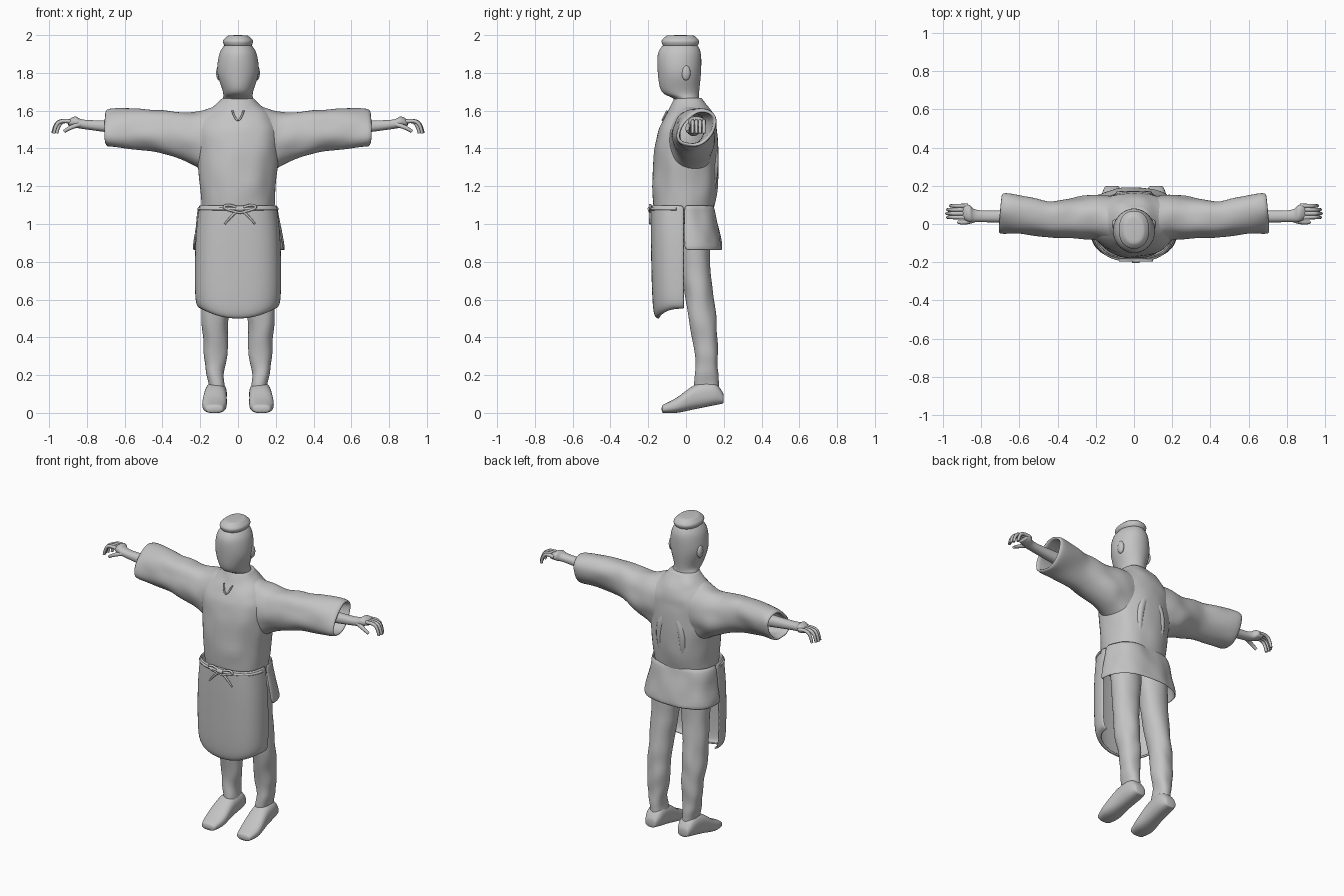
import bpy
import bmesh
from math import sin, cos, pi
from mathutils import Vector, noise

if "Cube" in bpy.data.objects:
    bpy.data.objects.remove(bpy.data.objects["Cube"], do_unlink=True)

# One plain grey for the whole figure
GREY = (.55, .55, .55, 1)
grey = bpy.data.materials.new("plain_grey")
grey.use_nodes = True
grey.diffuse_color = GREY
grey.node_tree.nodes["Principled BSDF"].inputs["Base Color"].default_value = GREY

HINGE = -.01  # side line where the apron meets the rear skirt
WAIST = 1.08
STEPS = 4


def link(name, data):
    data.materials.append(grey)
    ob = bpy.data.objects.new(name, data)
    bpy.context.collection.objects.link(ob)
    return ob


def signed_power(value, power):
    return abs(value) ** power * (1 if value >= 0 else -1)


def smooth_rows(keys):
    """Fill in rows along a smooth curve through the key rows."""
    keys = [Vector(key) for key in keys]
    last = len(keys) - 1
    rows = []
    for i in range(last):
        before, a, b, after = (keys[min(max(j, 0), last)] for j in range(i - 1, i + 3))
        for step in range(STEPS):
            t = step / STEPS
            ease = t * t * (3 - 2 * t)
            leave = t * (1 - t) ** 2
            arrive = t * t * (t - 1)
            rows.append(a.lerp(b, ease) + (b - before) / 2 * leave + (after - a) / 2 * arrive)
    return rows + [keys[last]]


def loft(name, axis, keys, side=1, square=2.2, arc=None, folds=0, bend=None, cloth=0):
    """Skin rings (position, u min, u max, v min, v max) along one axis."""
    sides = 32
    start, end = arc or (0, 2 * pi)
    bm = bmesh.new()
    rings = []
    for t, u_min, u_max, v_min, v_max in smooth_rows(keys):
        ring = []
        for k in range(sides):
            angle = start + (end - start) * k / (sides - 1 if arc else sides)
            du = (u_max - u_min) / 2 * signed_power(cos(angle), 2 / square)
            dv = (v_max - v_min) / 2 * signed_power(sin(angle), 2 / square)
            u, v = (u_min + u_max) / 2 + du, (v_min + v_max) / 2 + dv
            p = Vector({"x": (t, u, v), "y": (u, t, v), "z": (u, v, t)}[axis])
            outward = Vector({"x": (0, du, dv), "y": (du, 0, dv), "z": (du, dv, 0)}[axis])
            p += outward.normalized() * noise.noise(p * 12) * folds
            if bend:
                bend(p)
            p.x *= side
            ring.append(bm.verts.new(p))
        rings.append(ring)
    for a, b in zip(rings, rings[1:]):
        for k in range(sides - 1 if arc else sides):
            j = (k + 1) % sides
            bm.faces.new((a[k], a[j], b[j], b[k]))
    if not cloth:
        bm.faces.new(rings[0])
        bm.faces.new(rings[-1])
    bmesh.ops.recalc_face_normals(bm, faces=bm.faces[:])
    mesh = bpy.data.meshes.new(name)
    bm.to_mesh(mesh)
    bm.free()
    mesh.shade_smooth()
    ob = link(name, mesh)
    if cloth:
        solid = ob.modifiers.new("cloth", "SOLIDIFY")
        solid.thickness = cloth
        solid.offset = 0
    soft = ob.modifiers.new("soft", "SUBSURF")
    soft.levels = soft.render_levels = 1


def upright(rows):
    """Rows (height, front, back, half width) as rings."""
    return [(z, -width, width, front, back) for z, front, back, width in rows]


def shell(rows):
    """Rows (height, depth, half width) as rings around the hinge line."""
    return upright((z, HINGE - depth, HINGE + depth, width) for z, depth, width in rows)


def tube(name, points, radius, taper=1):
    curve = bpy.data.curves.new(name, "CURVE")
    curve.dimensions = "3D"
    curve.bevel_depth = radius
    curve.bevel_resolution = 2
    curve.use_fill_caps = True
    spline = curve.splines.new("NURBS")
    spline.points.add(len(points) - 1)
    for i, (point, p) in enumerate(zip(spline.points, points)):
        point.co = (*p, 1)
        point.radius = 1 + (taper - 1) * i / (len(points) - 1)
    spline.order_u = 3
    spline.use_endpoint_u = True
    link(name, curve)


def sag(p):
    """Let the middle of the apron hem hang lower."""
    p.z -= .4 * max(0, .7 - p.z) * max(0, 1 - (p.x / .2) ** 2)


def slant(p):
    """Lean the sleeve section back and cut the cuff at an angle."""
    amount = max(0, p.x - .3)
    p.x -= amount * (p.y - .06) / 4
    p.y += amount * (p.z - 1.5)


# Tunic body, sloping into the collar
loft("tunic_body", "z", upright([
    (1, -.16, .13, .19), (1.2, -.18, .17, .2), (1.45, -.16, .17, .23),
    (1.55, -.12, .15, .21), (1.62, -.08, .12, .13), (1.67, -.06, .08, .08)]), folds=.012)

# Neck, head and flat crown
loft("head", "z", upright([
    (1.6, -.05, .08, .08), (1.66, -.06, .07, .08), (1.7, -.13, .07, .08),
    (1.8, -.15, .08, .11), (1.9, -.15, .08, .1), (1.95, -.12, .06, .07)]), square=2)
loft("head_crown", "z", upright([
    (1.94, -.12, .06, .07), (1.97, -.13, .07, .08), (2, -.1, .04, .05)]))

# Collar slit on the chest
tube("collar_slit", [(-.03, -.1, 1.6), (0, -.15, 1.5), (.03, -.1, 1.6)], .005)

# Rear skirt of the tunic and the apron with its turned-under hem
loft("tunic_skirt", "z", shell([(1.1, .15, .2), (.86, .2, .24)]),
     square=2.6, arc=(0, pi), folds=.015, cloth=.012)
loft("apron", "z", shell([
    (1.1, .17, .2), (.9, .17, .22), (.6, .16, .22), (.56, .13, .19)]),
    square=2.8, arc=(pi, 2 * pi), bend=sag, cloth=.012)

# Waist cord and bow
turns = [pi * k / 20 for k in range(-9, 10)]
tube("waist_cord", [(.21 * signed_power(sin(a), .8), HINGE - .18 * cos(a) ** .8, WAIST)
                    for a in turns], .008)
tube("bow_knot", [(-.01, -.19, WAIST), (.03, -.19, WAIST)], .014)

for label, side in (("left", 1), ("right", -1)):
    # Bow loop and loose end
    x, y = .01, -.19
    tube("bow_loop_" + label, [
        (x, y, WAIST), (x + side * .06, y, WAIST + .03),
        (x + side * .1, y, WAIST), (x, y, WAIST - .02)], .007)
    tube("bow_end_" + label, [
        (x, y, WAIST), (x + side * .04, y, WAIST - .03), (x + side * .08, y, 1)], .008, .6)

    # Gathered pleat on the back
    tube("back_pleat_" + label, [
        (side * .05, .14, 1.4), (side * .1, .16, 1.3), (side * .07, .13, 1.15)], .03, .6)

    # Ear
    bpy.ops.mesh.primitive_uv_sphere_add(
        segments=16, ring_count=8, radius=.04, location=(side * .1, 0, 1.8))
    ear = bpy.context.object
    ear.name = "ear_" + label
    ear.scale = (.4, .6, 1)
    ear.data.materials.append(grey)
    ear.data.shade_smooth()

    # Wide open sleeve
    loft("sleeve_" + label, "x", [
        (.1, -.1, .14, 1.24, 1.62), (.25, -.07, .14, 1.33, 1.58),
        (.45, -.06, .11, 1.4, 1.6), (.7, -.03, .15, 1.42, 1.6)],
        side, folds=.015, bend=slant, cloth=.02)

    # Forearm and palm
    loft("forearm_and_palm_" + label, "x", [
        (.5, 0, .08, 1.46, 1.55), (.8, .01, .07, 1.5, 1.55),
        (.86, .01, .1, 1.51, 1.57), (.9, .03, .1, 1.52, 1.55)], side)

    # Curled fingers and thumb
    for i in range(4):
        y = .035 + i * .02
        tip = .98 - .01 * (i - 1) ** 2 / 2
        tube(f"finger_{i}_{label}", [
            (side * x, y, z) for x, z in
            ((.87, 1.54), (tip - .05, 1.55), (tip - .01, 1.53), (tip, 1.48))], .012, .7)
    tube("thumb_" + label, [
        (side * .82, .03, 1.53), (side * .88, 0, 1.52), (side * .92, .01, 1.49)], .015, .6)

    # Leg, and shoe with a slightly raised heel
    loft("leg_" + label, "z", [
        (1, 0, .19, -.05, .13), (.75, .02, .19, -.02, .13), (.5, .05, .19, .01, .16),
        (.3, .06, .18, .05, .17), (.18, .07, .16, .05, .17), (.08, .06, .16, .04, .18)],
        side, folds=.012)
    loft("shoe_" + label, "y", [
        (.2, .08, .15, .05, .1), (.15, .06, .17, .04, .16), (.05, .06, .18, .02, .15),
        (-.05, .06, .19, 0, .08), (-.13, .08, .17, 0, .04)], side, square=2.5)
